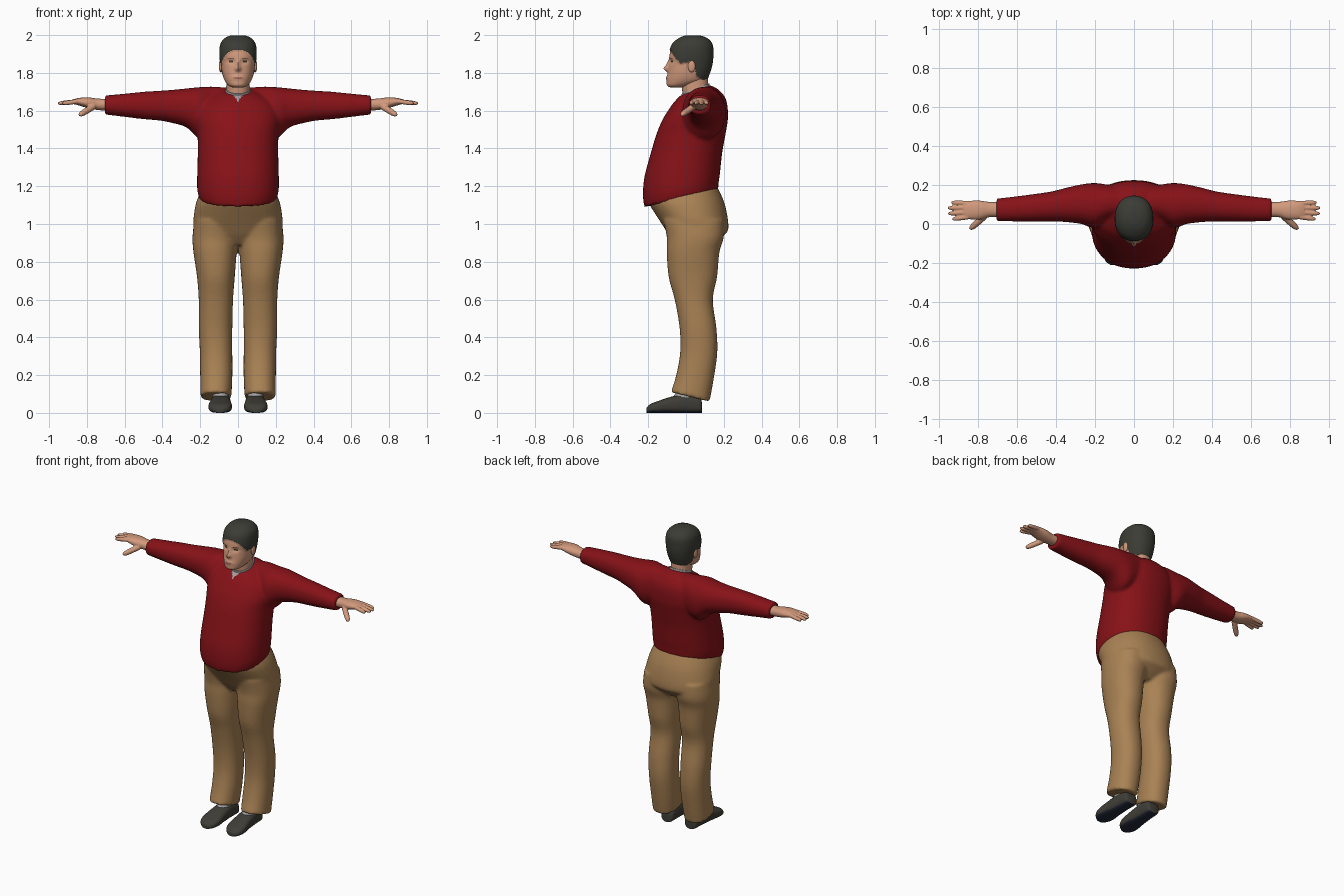
import bpy
import bmesh
from math import cos, sin, exp, pi, copysign
from mathutils import Vector, Matrix

default_cube = bpy.data.objects.get("Cube")
if default_cube:
    bpy.data.objects.remove(default_cube)


def make_material(name, red, green, blue):
    mat = bpy.data.materials.new(name)
    mat.use_nodes = True
    color = (red, green, blue, 1)
    mat.diffuse_color = color
    shader = mat.node_tree.nodes["Principled BSDF"]
    shader.inputs["Base Color"].default_value = color
    shader.inputs["Roughness"].default_value = 0.8
    return mat


SWEATER = make_material("sweater red", 0.24, 0.006, 0.009)
TROUSERS = make_material("trouser tan", 0.40, 0.225, 0.09)
SKIN = make_material("skin", 0.64, 0.32, 0.2)
HAIR = make_material("hair dark", 0.045, 0.045, 0.036)
SHIRT = make_material("grey cloth", 0.36, 0.36, 0.36)
SHOE = make_material("shoe dark", 0.05, 0.047, 0.038)
SOLE = make_material("sole navy", 0.015, 0.022, 0.04)
LIP = make_material("lip brown", 0.36, 0.13, 0.09)


# Cross-sections: a centre and two half-axes
def level(front_z, back_z, front, back, inner, outer):
    centre = Vector((inner + outer, front + back, front_z + back_z)) / 2
    across = Vector(((outer - inner) / 2, 0, 0))
    along = Vector((0, back - front, back_z - front_z)) / 2
    return centre, across, along


def upright(side, x, front, back, low, high):
    centre = Vector((side * x, (front + back) / 2, (low + high) / 2))
    return centre, Vector((0, (back - front) / 2, 0)), Vector((0, 0, (high - low) / 2))


def blend(a, b, c, d, t):
    return b + ((c - a) * t + (2 * a - 5 * b + 4 * c - d) * t * t
                + (3 * b - a - 3 * c + d) * t ** 3) / 2


def loft(bm, sections, sides=32, steps=4, power=2.2):
    """Skin a smooth closed tube through the cross-sections."""
    padded = [sections[0]] + sections + [sections[-1]]
    smooth = []
    for i in range(len(sections) - 1):
        for step in range(steps):
            smooth.append([blend(*four, step / steps) for four in zip(*padded[i:i + 4])])
    smooth.append(sections[-1])
    rings = []
    for centre, u, v in smooth:
        ring = []
        for k in range(sides):
            c, s = cos(2 * pi * k / sides), sin(2 * pi * k / sides)
            offset = u * copysign(abs(c) ** (2 / power), c) + v * copysign(abs(s) ** (2 / power), s)
            ring.append(bm.verts.new(centre + offset))
        rings.append(ring)
    for low, high in zip(rings, rings[1:]):
        for k in range(sides):
            n = (k + 1) % sides
            bm.faces.new((low[k], low[n], high[n], high[k]))
    bm.faces.new(rings[0])
    bm.faces.new(rings[-1])


def finger(bm, start, end, radius):
    start, end = Vector(start), Vector(end)
    u = (end - start).orthogonal().normalized()
    v = (end - start).normalized().cross(u)
    sizes = ((0, 1), (0.5, 1), (0.85, 0.85), (1, 0.4))
    loft(bm, [(start.lerp(end, t), u * radius * r, v * radius * r) for t, r in sizes], 12, 2, 2)


def finish(name, bm, materials, voxel=0, rule=None):
    """Make an object, optionally fuse its pieces, then colour faces by rule."""
    bmesh.ops.recalc_face_normals(bm, faces=bm.faces)
    ob = bpy.data.objects.new(name, bpy.data.meshes.new(name))
    bm.to_mesh(ob.data)
    bm.free()
    bpy.context.collection.objects.link(ob)
    if voxel:
        remesh = ob.modifiers.new("fuse", "REMESH")
        remesh.mode = "VOXEL"
        remesh.voxel_size = voxel
        ob.modifiers.new("soften", "SMOOTH").iterations = 4
        graph = bpy.context.evaluated_depsgraph_get()
        fused = bpy.data.meshes.new_from_object(ob.evaluated_get(graph))
        ob.modifiers.clear()
        ob.data = fused
    ob.data.materials.clear()
    for mat in materials:
        ob.data.materials.append(mat)
    for face in ob.data.polygons:
        face.material_index = rule(face.center) if rule else 0
    bpy.ops.object.select_all(action="DESELECT")
    ob.select_set(True)
    bpy.context.view_layer.objects.active = ob
    bpy.ops.object.shade_smooth_by_angle(angle=0.9)
    return ob


# Sweater: slanted hem, round belly, sleeves and V-neck
bm = bmesh.new()
torso = [(1.09, 1.18, -.22, .17, .205), (1.15, 1.22, -.228, .173, .216),
         (1.25, 1.27, -.22, .18, .216), (1.38, 1.38, -.185, .192, .213),
         (1.48, 1.48, -.155, .21, .215), (1.56, 1.56, -.12, .222, .225),
         (1.63, 1.65, -.075, .215, .2), (1.66, 1.705, -.05, .18, .14),
         (1.68, 1.735, -.03, .13, .08)]
loft(bm, [level(zf, zb, f, b, -w, w) for zf, zb, f, b, w in torso], 48)
sleeve = [(0, .02, .19, 1.5, 1.715), (.12, .02, .2, 1.48, 1.727),
          (.2, -.02, .21, 1.45, 1.725), (.27, 0, .203, 1.51, 1.718),
          (.35, .01, .185, 1.535, 1.71), (.42, .013, .167, 1.548, 1.705),
          (.5, .013, .155, 1.555, 1.7), (.6, .013, .142, 1.567, 1.69),
          (.705, .015, .13, 1.58, 1.68)]
for side in (-1, 1):
    loft(bm, [upright(side, *section) for section in sleeve])
finish("sweater", bm, [SWEATER, SHIRT], 0.01,
       lambda p: int(p.y < 0.03 and abs(p.x) < (p.z - 1.652) * 0.9))

# Undershirt collar and neck
bm = bmesh.new()
loft(bm, [level(1.65, 1.70, -.03, .13, -.075, .075), level(1.688, 1.745, -.024, .124, -.066, .066)])
finish("collar", bm, [SHIRT])
bm = bmesh.new()
loft(bm, [level(1.64, 1.68, -.01, .12, -.065, .065), level(1.72, 1.73, -.022, .117, -.061, .061),
          level(1.8, 1.8, -.03, .115, -.064, .064)])
finish("neck", bm, [SKIN])

# Trousers: hips fused with two legs
bm = bmesh.new()
hips = [(.89, .89, -.05, .14, .1), (.94, .94, -.09, .2, .19), (1, .98, -.128, .225, .235),
        (1.1, 1.1, -.192, .207, .225), (1.13, 1.2, -.205, .165, .2)]
loft(bm, [level(zf, zb, f, b, -w, w) for zf, zb, f, b, w in hips], 48)
leg = [(.11, .06, -.08, .125, .035, .2), (.2, .18, -.052, .147, .03, .2),
       (.32, .32, -.031, .166, .03, .202), (.45, .45, -.034, .161, .03, .208),
       (.6, .6, -.06, .142, .026, .208), (.72, .72, -.092, .165, .017, .217),
       (.85, .85, -.102, .177, .007, .236), (.93, .93, -.102, .2, 0, .241),
       (1.02, 1.02, -.12, .2, 0, .232)]
for side in (-1, 1):
    loft(bm, [level(zf, zb, f, b, side * i, side * o) for zf, zb, f, b, i, o in leg])
finish("trousers", bm, [TROUSERS], 0.01)

# Head: nose, eye sockets and chin pushed out of one smooth form
bm = bmesh.new()
skull = [(1.722, -.08, -.02, .025), (1.733, -.1, .03, .05), (1.76, -.102, .1, .071),
         (1.8, -.096, .122, .084), (1.85, -.09, .136, .09), (1.9, -.086, .14, .094),
         (1.95, -.07, .136, .089), (1.98, -.035, .11, .067), (1.994, 0, .07, .035)]
loft(bm, [level(z, z, f, b, -w, w) for z, f, b, w in skull], 96, 10)


def bump(x, z, width, height):
    return exp(-(x / width) ** 2 - (z / height) ** 2)


for vert in bm.verts:
    x, y, z = vert.co
    if y < 0:
        vert.co.y -= 0.022 * bump(x, z - 1.822, 0.014, 0.014) + 0.012 * bump(x, z - 1.845, 0.01, 0.022)
        vert.co.y += 0.009 * bump(abs(x) - 0.036, z - 1.86, 0.02, 0.012)
        vert.co.y -= 0.005 * bump(x, z - 1.774, 0.03, 0.012)


def hairline(y):
    points = [(-1, 1.925), (-.082, 1.922), (-.03, 1.85), (.035, 1.86), (.055, 1.785), (.11, 1.755), (1, 1.755)]
    for (y0, z0), (y1, z1) in zip(points, points[1:]):
        if y <= y1:
            return z0 + (z1 - z0) * (y - y0) / (y1 - y0)


def head_color(p):
    def oval(x, z, width, height):
        return p.y < 0 and (x / width) ** 2 + (z / height) ** 2 < 1
    if p.z > hairline(p.y):
        return 1
    if oval(abs(p.x) - 0.036, p.z - 1.86, 0.013, 0.0045) or oval(abs(p.x) - 0.037, p.z - 1.879, 0.02, 0.003):
        return 1
    return 2 if oval(p.x, p.z - 1.773, 0.027, 0.005) else 0


head = finish("head", bm, [SKIN, HAIR, LIP], 0, head_color)
# Raise the hair a little above the skin
hair_verts = {i for f in head.data.polygons if f.center.z > hairline(f.center.y) for i in f.vertices}
raised = [(v, v.co + v.normal * 0.005) for v in head.data.vertices if v.index in hair_verts]
for vert, place in raised:
    vert.co = place

for side, label in ((-1, "right"), (1, "left")):
    # Ear
    bm = bmesh.new()
    shape = Matrix.Translation((side * 0.092, 0.03, 1.835)) @ Matrix.Diagonal((0.009, 0.02, 0.032, 1))
    bmesh.ops.create_uvsphere(bm, u_segments=16, v_segments=10, radius=1, matrix=shape)
    finish(label + "_ear", bm, [SKIN])

    # Hand with four fingers and a thumb
    bm = bmesh.new()
    palm = [(.68, .035, .112, 1.6, 1.662), (.74, .035, .113, 1.603, 1.664),
            (.79, .022, .12, 1.612, 1.67), (.84, .024, .119, 1.627, 1.668), (.872, .032, .113, 1.635, 1.66)]
    loft(bm, [upright(side, *section) for section in palm], 24)
    for root, tip, reach in ((.036, .025, .93), (.06, .053, .952), (.084, .082, .954), (.106, .11, .936)):
        finger(bm, (side * 0.85, root, 1.649), (side * reach, tip, 1.638), 0.0125)
    finger(bm, (side * 0.765, 0.04, 1.622), (side * 0.84, -0.026, 1.576), 0.017)
    finish(label + "_hand", bm, [SKIN], 0.004)

    # Shoe with a dark sole, and the sock above it
    bm = bmesh.new()
    shoe = [(.085, .03, .05), (.07, .045, .085), (0, .05, .1), (-.08, .056, .085),
            (-.15, .062, .062), (-.19, .05, .046), (-.21, .024, .026)]
    rings = []
    for y, width, top in shoe:
        rings.append((Vector((side * (0.09 - y * 0.03), y, top / 2)),
                      Vector((width, 0, 0)), Vector((0, 0, top / 2))))
    loft(bm, rings, 32, 5, 2.8)
    finish(label + "_shoe", bm, [SHOE, SOLE], 0, lambda p: int(p.z < 0.012))
    bm = bmesh.new()
    ankle = ((.06, -.09, .05, .043), (.1, -.058, .06, .042), (.16, -.03, .07, .04))
    loft(bm, [level(z, z, f, b, side * 0.092 - w, side * 0.092 + w) for z, f, b, w in ankle], 24)
    finish(label + "_sock", bm, [SHIRT])
